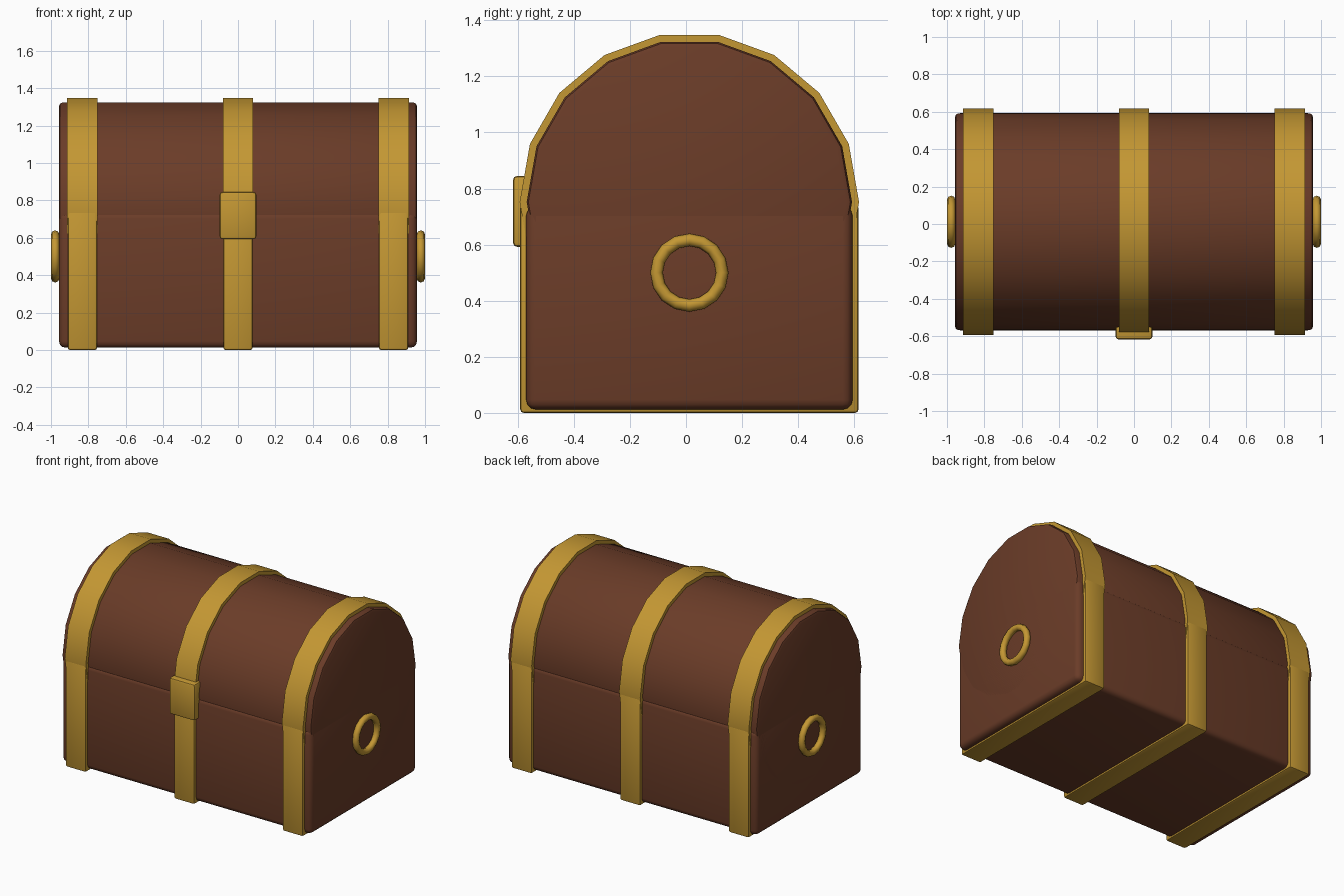
import bpy, bmesh, math
from mathutils import Matrix, Vector

if "Cube" in bpy.data.objects:
    bpy.data.objects.remove(bpy.data.objects["Cube"])

YC = 0.012       # chest body centre in y (the clasp sticks out in front)
LID_Z = 0.752    # axis height of the barrel lid


def material(name, rgb):
    m = bpy.data.materials.new(name)
    m.diffuse_color = (*rgb, 1)
    m.use_nodes = True
    m.node_tree.nodes["Principled BSDF"].inputs["Base Color"].default_value = m.diffuse_color
    return m


wood = material("brown wood", (0.145, 0.045, 0.021))
gold = material("gold metal", (0.55, 0.31, 0.033))


def finish(bm, name, mat, angle=40):
    bmesh.ops.recalc_face_normals(bm, faces=bm.faces)
    me = bpy.data.meshes.new(name)
    bm.to_mesh(me)
    bm.free()
    me.materials.append(mat)
    ob = bpy.data.objects.new(name, me)
    bpy.context.collection.objects.link(ob)
    bpy.ops.object.select_all(action='DESELECT')
    ob.select_set(True)
    bpy.context.view_layer.objects.active = ob
    bpy.ops.object.shade_smooth_by_angle(angle=math.radians(angle))
    return ob


def box(name, mat, lo, hi, bevel, segments=2):
    lo, hi = Vector(lo), Vector(hi)
    bm = bmesh.new()
    bmesh.ops.create_cube(bm, size=1, matrix=Matrix.Translation((lo + hi) / 2)
                          @ Matrix.Diagonal((*(hi - lo), 1)))
    bmesh.ops.bevel(bm, geom=bm.edges[:], offset=bevel, segments=segments,
                    profile=0.5, affect='EDGES')
    return finish(bm, name, mat)


def barrel(name, mat, x, half_width, radius, bevel=0):
    """18-sided cylinder along x, flat side on top."""
    bm = bmesh.new()
    rings = []
    for s in (-1, 1):
        rings.append([bm.verts.new((x + s * half_width,
                                    YC + radius * math.cos(math.radians(20 * i)),
                                    LID_Z + radius * math.sin(math.radians(20 * i))))
                      for i in range(18)])
    caps = [bm.faces.new(r) for r in rings]
    for i in range(18):
        j = (i + 1) % 18
        bm.faces.new((rings[0][i], rings[0][j], rings[1][j], rings[1][i]))
    if bevel:
        bmesh.ops.bevel(bm, geom=list({e for f in caps for e in f.edges}),
                        offset=bevel, segments=2, profile=0.5, affect='EDGES')
    return finish(bm, name, mat)


# wooden chest and rounded lid
box("chest_base", wood, (-0.957, YC - 0.582, 0.012), (0.957, YC + 0.582, 0.737), 0.035, 3)
barrel("chest_lid", wood, 0, 0.957, 0.58, 0.02)

# metal straps round the base and over the lid
for side, x in (("left", -0.832), ("centre", 0), ("right", 0.832)):
    box(f"base_strap_{side}", gold, (x - 0.078, YC - 0.603, 0),
        (x + 0.078, YC + 0.603, 0.742), 0.012)
    barrel(f"lid_strap_{side}", gold, x, 0.081, 0.605)

# clasp on the front
box("clasp", gold, (-0.098, -0.617, 0.592), (0.098, -0.5, 0.845), 0.015)

# ring handles on the ends
for side, s in (("left", -1), ("right", 1)):
    bm = bmesh.new()
    grid = []
    for i in range(16):
        a = 2 * math.pi * i / 16
        row = []
        for k in range(8):
            b = 2 * math.pi * k / 8
            r = 0.117 + 0.0225 * math.cos(b)
            row.append(bm.verts.new((s * 0.9775 + 0.0225 * math.sin(b),
                                     YC + r * math.cos(a), 0.5 + r * math.sin(a))))
        grid.append(row)
    for i in range(16):
        for k in range(8):
            m, n = (i + 1) % 16, (k + 1) % 8
            bm.faces.new((grid[i][k], grid[m][k], grid[m][n], grid[i][n]))
    finish(bm, f"ring_handle_{side}", gold, 60)
